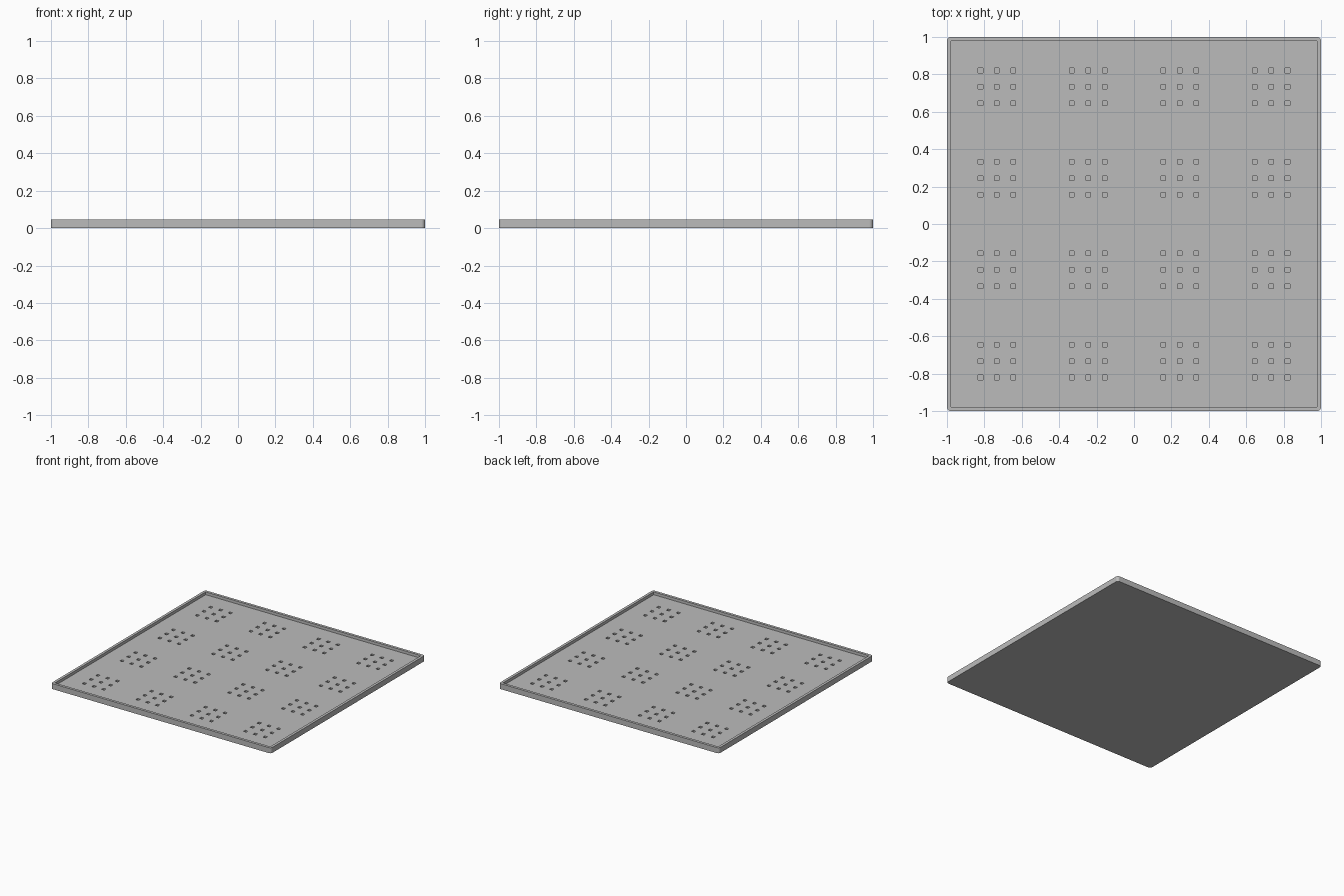
import bpy, bmesh
from mathutils import Matrix, Vector

HEIGHT, FLOOR, RIM = 0.045, 0.022, 0.022
HOLE, HOLE_DEPTH = 0.025, 0.012

cube = bpy.data.objects.get("Cube")
if cube:
    bpy.data.objects.remove(cube, do_unlink=True)

grey = bpy.data.materials.new("plain_grey")
grey.use_nodes = True
colour = (0.5, 0.5, 0.5, 1)
grey.diffuse_color = colour
grey.node_tree.nodes["Principled BSDF"].inputs["Base Color"].default_value = colour


def add_box(bm, x, y, width, bottom, top):
    size = Matrix.Diagonal((width, width, top - bottom, 1))
    place = Matrix.Translation((x, y, (bottom + top) / 2))
    return bmesh.ops.create_cube(bm, size=1, matrix=place @ size)["verts"]


def make_object(name, bm):
    mesh = bpy.data.meshes.new(name)
    bm.to_mesh(mesh)
    bm.free()
    mesh.materials.append(grey)
    obj = bpy.data.objects.new(name, mesh)
    bpy.context.collection.objects.link(obj)
    return obj


# Tray body: slab with rounded vertical corners
bm = bmesh.new()
add_box(bm, 0, 0, 2, 0, HEIGHT)
corners = [e for e in bm.edges
           if abs((e.verts[0].co - e.verts[1].co).normalized().z) > 0.9]
bmesh.ops.bevel(bm, geom=corners, offset=0.02, segments=5, profile=0.5,
                affect='EDGES')

# Recessed floor inside a thin raised rim
top = max(bm.faces, key=lambda f: f.calc_center_median().z)
bmesh.ops.delete(bm, geom=[top], context='FACES_ONLY')
rim_edges = [e for e in bm.edges if e.is_boundary]
inner = [bm.verts.new((sx * (1 - RIM), sy * (1 - RIM), HEIGHT))
         for sx, sy in ((-1, -1), (1, -1), (1, 1), (-1, 1))]
inner_edges = [bm.edges.new((inner[i], inner[(i + 1) % 4])) for i in range(4)]
bmesh.ops.triangle_fill(bm, edges=rim_edges + inner_edges, use_beauty=True)
for f in [f for f in bm.faces if all(v in inner for v in f.verts)]:
    bm.faces.remove(f)
floor_verts = [bm.verts.new((v.co.x, v.co.y, FLOOR)) for v in inner]
for i in range(4):
    j = (i + 1) % 4
    bm.faces.new((inner[i], inner[j], floor_verts[j], floor_verts[i]))
bm.faces.new(floor_verts)
bmesh.ops.recalc_face_normals(bm, faces=bm.faces)
tray = make_object("tray", bm)

# Blind square holes: sixteen groups of three by three
steps = [group + offset for group in (-0.733, -0.245, 0.245, 0.733)
         for offset in (-0.088, 0, 0.088)]
bm = bmesh.new()
for x in steps:
    for y in steps:
        add_box(bm, x, y, HOLE, FLOOR - HOLE_DEPTH, FLOOR + 0.01)
cutter = make_object("hole_cutter", bm)
cutter.hide_render = True
cutter.hide_viewport = True

cut = tray.modifiers.new("holes", 'BOOLEAN')
cut.operation = 'DIFFERENCE'
cut.solver = 'EXACT'
cut.object = cutter
